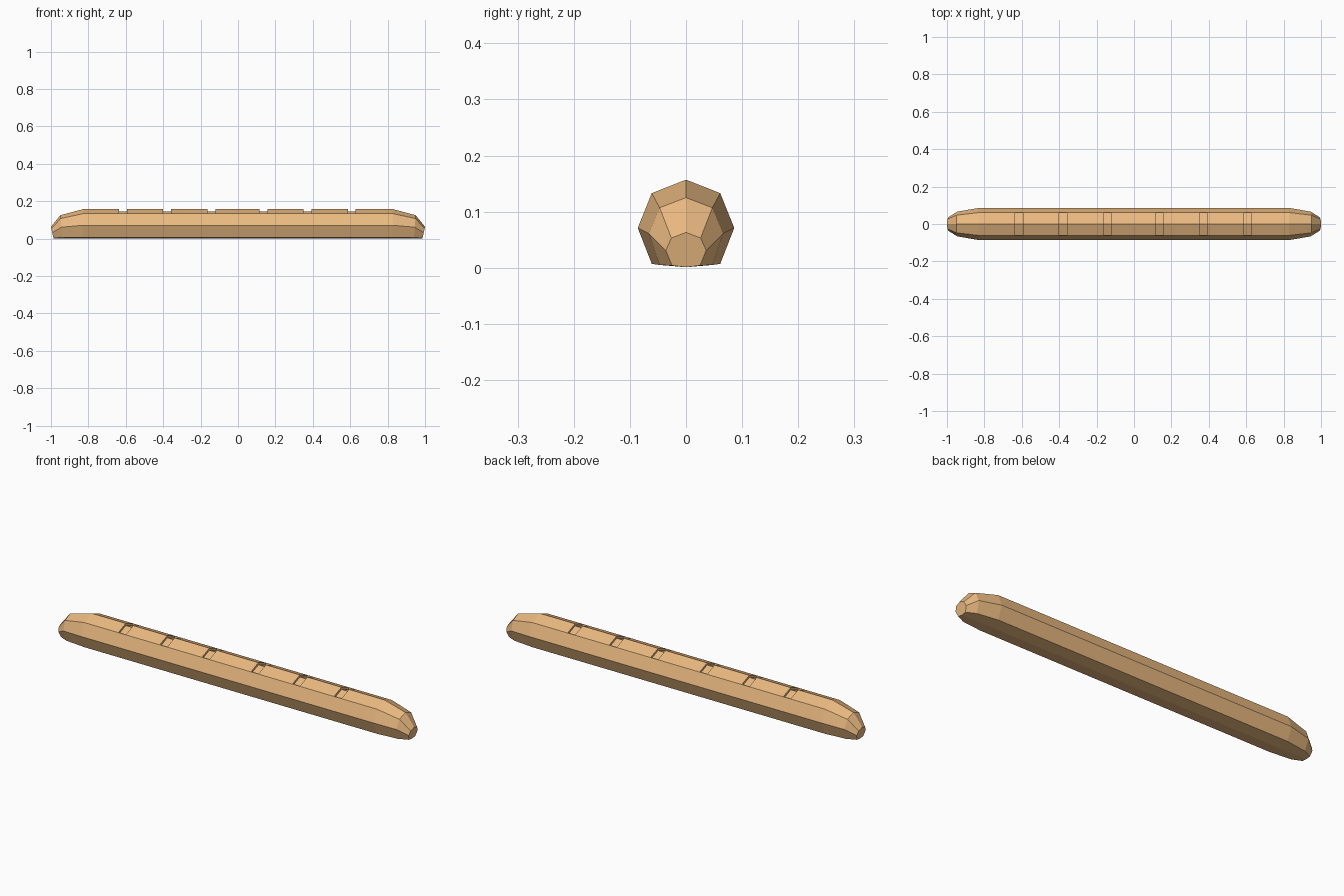
import bpy, bmesh

if "Cube" in bpy.data.objects:
    bpy.data.objects.remove(bpy.data.objects["Cube"])


def loft(name, rings):
    """Skin closed rings of points and cap both ends."""
    bm = bmesh.new()
    loops = [[bm.verts.new(p) for p in ring] for ring in rings]
    n = len(loops[0])
    for a, b in zip(loops, loops[1:]):
        for i in range(n):
            j = (i + 1) % n
            bm.faces.new((a[i], a[j], b[j], b[i]))
    bm.faces.new(loops[0])
    bm.faces.new(loops[-1])
    bmesh.ops.recalc_face_normals(bm, faces=bm.faces)
    mesh = bpy.data.meshes.new(name)
    bm.to_mesh(mesh)
    bm.free()
    obj = bpy.data.objects.new(name, mesh)
    bpy.context.collection.objects.link(obj)
    return obj


def ring(half, x, tilt=0.0, sign=1):
    """Mirror a half profile (top to bottom) in y; tilt leans the lower part inwards."""
    full = half + [(-y, z) for y, z in half[-2:0:-1]]
    return [(sign * (x - tilt * (half[0][1] - z)), y, z) for y, z in full]


# Half cross-sections (y, z): body, shoulder and blunt tip
body = [(0, 0.157), (0.061, 0.133), (0.086, 0.071), (0.061, 0.007), (0, 0.001)]
shoulder = [(0, 0.125), (0.047, 0.107), (0.066, 0.061), (0.047, 0.005), (0, 0.001)]
tip = [(0, 0.063), (0.026, 0.053), (0.036, 0.031), (0.025, 0.004), (0, 0.001)]
stations = [(tip, 1.0, 0.22), (shoulder, 0.95, 0.08), (body, 0.83, 0.0)]

# Bread loaf
rings = [ring(h, x, t, -1) for h, x, t in stations]
rings += [ring(h, x, t, 1) for h, x, t in reversed(stations)]
loaf = loft("bread_loaf", rings)

crust = bpy.data.materials.new("crust")
crust.diffuse_color = (0.82, 0.49, 0.22, 1)
crust.use_nodes = True
crust.node_tree.nodes["Principled BSDF"].inputs["Base Color"].default_value = crust.diffuse_color
loaf.data.materials.append(crust)

# Shallow score marks following the roof-shaped top
notch = [(0, 0.2), (0.058, 0.2), (0.058, 0.123), (0, 0.146)]
for i, x in enumerate((-0.615, -0.38, -0.141, 0.137, 0.372, 0.608)):
    cutter = loft(f"score_cutter_{i + 1}",
                  [ring(notch, x - 0.021), ring(notch, x + 0.021)])
    cutter.data.materials.append(crust)
    cutter.hide_render = True
    cutter.hide_viewport = False
    cutter.display_type = 'WIRE'
    mod = loaf.modifiers.new(f"score_{i + 1}", 'BOOLEAN')
    mod.operation = 'DIFFERENCE'
    mod.solver = 'EXACT'
    mod.object = cutter
